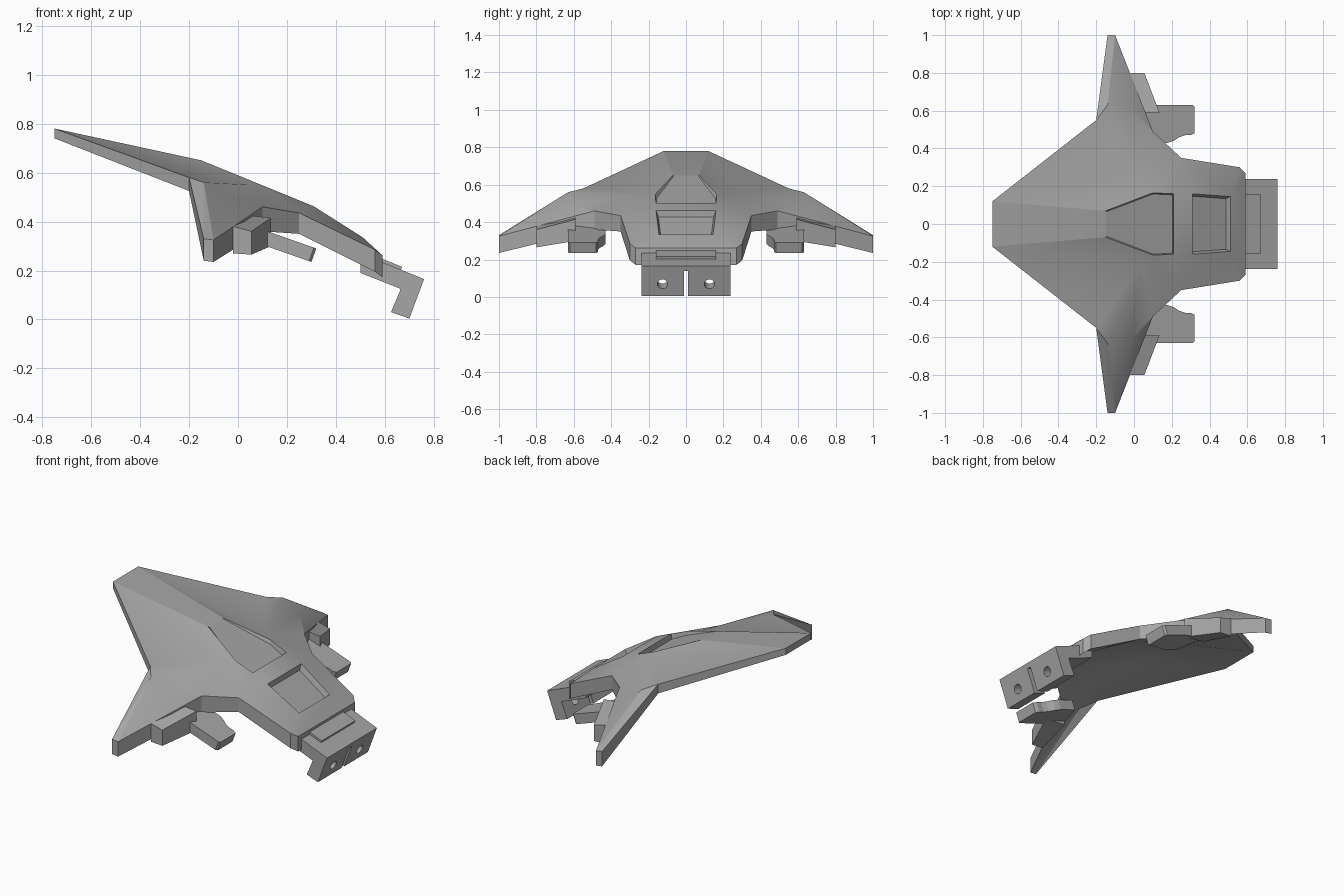
import bpy, bmesh
from math import radians
from mathutils import Vector

cube = bpy.data.objects.get("Cube")
if cube:
    bpy.data.objects.remove(cube, do_unlink=True)

grey = bpy.data.materials.new("matte grey")
grey.use_nodes = True
tone = (0.38, 0.38, 0.38, 1)
grey.diffuse_color = tone
grey.node_tree.nodes["Principled BSDF"].inputs["Base Color"].default_value = tone


def finish(name, bm, smooth=None):
    """Turn a bmesh into a named grey object."""
    bmesh.ops.recalc_face_normals(bm, faces=bm.faces[:])
    mesh = bpy.data.meshes.new(name)
    bm.to_mesh(mesh)
    bm.free()
    mesh.materials.append(grey)
    obj = bpy.data.objects.new(name, mesh)
    bpy.context.collection.objects.link(obj)
    if smooth:
        bpy.ops.object.select_all(action="DESELECT")
        obj.select_set(True)
        bpy.context.view_layer.objects.active = obj
        bpy.ops.object.shade_smooth_by_angle(angle=radians(smooth))
    return obj


def loft(name, start, end):
    """Solid between two matching outlines."""
    bm = bmesh.new()
    a = [bm.verts.new(p) for p in start]
    b = [bm.verts.new(p) for p in end]
    bm.faces.new(a)
    bm.faces.new(b[::-1])
    for i in range(len(a)):
        j = (i + 1) % len(a)
        bm.faces.new((a[i], b[i], b[j], a[j]))
    return finish(name, bm)


def slab(name, profile, half_width):
    """Side profile (x, z) stretched across the centre line."""
    return loft(name, [(x, -half_width, z) for x, z in profile],
                [(x, half_width, z) for x, z in profile])


def cut(target, cutter):
    cutter.hide_render = True
    cutter.hide_set(True)
    mod = target.modifiers.new(cutter.name, "BOOLEAN")
    mod.operation = "DIFFERENCE"
    mod.object = cutter
    mod.solver = "EXACT"


# Hull landmarks on one half: x, y, top height, thickness
points = {
    "tail": (-.75, .12, .78, .04),
    "shoulder": (-.2, .55, .58, .055),
    "tip_back": (-.14, 1, .33, .09),
    "tip_front": (-.1, 1, .325, .09),
    "root": (.1, .49, .46, .1),
    "cheek": (.25, .35, .435, .085),
    "nose_side": (.56, .3, .285, .09),
    "nose_front": (.59, .27, .262, .09),
    "wing_back": (-.14, .63, .56, .07),
    "wing_mid": (-.02, .62, .495, .08),
    "saddle": (.04, .21, .55, .07),
    "canopy_back": (-.15, .07, .65, .07),
    "canopy_mid": (.1, .165, .548, .08),
    "canopy_front": (.21, .16, .503, .08),
    "hatch_back": (.31, .16, .462, .09),
    "hatch_front": (.51, .145, .335, .09),
}
rim = ["tail", "shoulder", "tip_back", "tip_front", "root", "cheek", "nose_side", "nose_front"]
side_faces = [
    "tail shoulder saddle", "tail saddle canopy_back",
    "shoulder wing_back saddle", "shoulder tip_back wing_back",
    "wing_back tip_back tip_front", "wing_back tip_front wing_mid",
    "wing_back wing_mid saddle", "wing_mid tip_front root",
    "wing_mid root saddle", "saddle canopy_mid canopy_back",
    "saddle root canopy_mid", "root cheek canopy_mid",
    "cheek canopy_front canopy_mid", "cheek hatch_back canopy_front",
    "cheek nose_side hatch_front", "cheek hatch_front hatch_back",
    "nose_side nose_front hatch_front",
]
middle_faces = ["tail canopy_back", "canopy_back canopy_mid canopy_front",
                "canopy_front hatch_back", "hatch_back hatch_front",
                "hatch_front nose_front"]

# Hull shell
bm = bmesh.new()
top, low = {}, {}
for key, (x, y, z, t) in points.items():
    for s in (1, -1):
        top[key, s] = bm.verts.new((x, y * s, z))
        low[key, s] = bm.verts.new((x, y * s, z - t))
outlines = [[(k, s) for k in f.split()] for f in side_faces for s in (1, -1)]
for f in middle_faces:
    keys = f.split()
    outlines.append([(k, 1) for k in keys] + [(k, -1) for k in keys[::-1]])
made = {}
for outline in outlines:
    made[outline[0], len(outline)] = bm.faces.new([top[k] for k in outline])
    bm.faces.new([low[k] for k in outline[::-1]])
loop = [(k, 1) for k in rim] + [(k, -1) for k in rim[::-1]]
for a, b in zip(loop, loop[1:] + loop[:1]):
    bm.faces.new((top[a], top[b], low[b], low[a]))
bmesh.ops.recalc_face_normals(bm, faces=bm.faces[:])

# Canopy recess deepens forwards; the hatch is an even pocket
canopy = made[("canopy_back", 1), 6]
hatch = made[("hatch_back", 1), 4]
bmesh.ops.inset_individual(bm, faces=[canopy], thickness=.006, use_even_offset=True)
for v in canopy.verts:
    v.co.z -= .09 * (v.co.x + .15)
bmesh.ops.inset_individual(bm, faces=[hatch], thickness=.012, use_even_offset=True)
for v in hatch.verts:
    v.co += Vector((-.012, 0, -.028))
finish("hull", bm, 20)

# Blocks and notched prongs under both wings
prong = [(0, .63), (.31, .63), (.32, .62), (.32, .48), (.3, .47), (.27, .47),
         (.24, .46), (.21, .44), (.18, .43), (.08, .43)]
for s, side in ((1, "left"), (-1, "right")):
    loft(side + "_wing_block",
         [(x, .8 * s, z) for x, z in ((-.02, .27), (.055, .265), (.055, .36), (-.02, .38))],
         [(x, .59 * s, z) for x, z in ((0, .32), (.135, .3), (.135, .415), (0, .43))])
    upper = [Vector((x, y * s, .402 - .35 * x)) for x, y in prong]
    loft(side + "_wing_prong", upper, [p + Vector((-.02, 0, -.055)) for p in upper])

# Hooked nose bracket with a raised plate on top
bracket = slab("nose_bracket", [(.5, .27), (.76, .165), (.7, .004), (.625, .03),
                                (.665, .125), (.5, .19)], .238)
slab("nose_plate", [(.52, .285), (.59, .247), (.67, .215), (.66, .185), (.52, .24)], .16)

# Slot and two bores through the bracket
tilt = radians(20.5)
bpy.ops.mesh.primitive_cube_add(size=1, location=(.69, 0, .075), rotation=(0, tilt, 0))
slot = bpy.context.object
slot.name = "slot_cutter"
slot.scale = (.16, .024, .16)
cut(bracket, slot)
for y, side in ((.125, "left"), (-.125, "right")):
    bpy.ops.mesh.primitive_cylinder_add(vertices=24, radius=.027, depth=.2,
                                        location=(.695, y, .08),
                                        rotation=(0, tilt + radians(90), 0))
    bore = bpy.context.object
    bore.name = side + "_bore_cutter"
    cut(bracket, bore)
